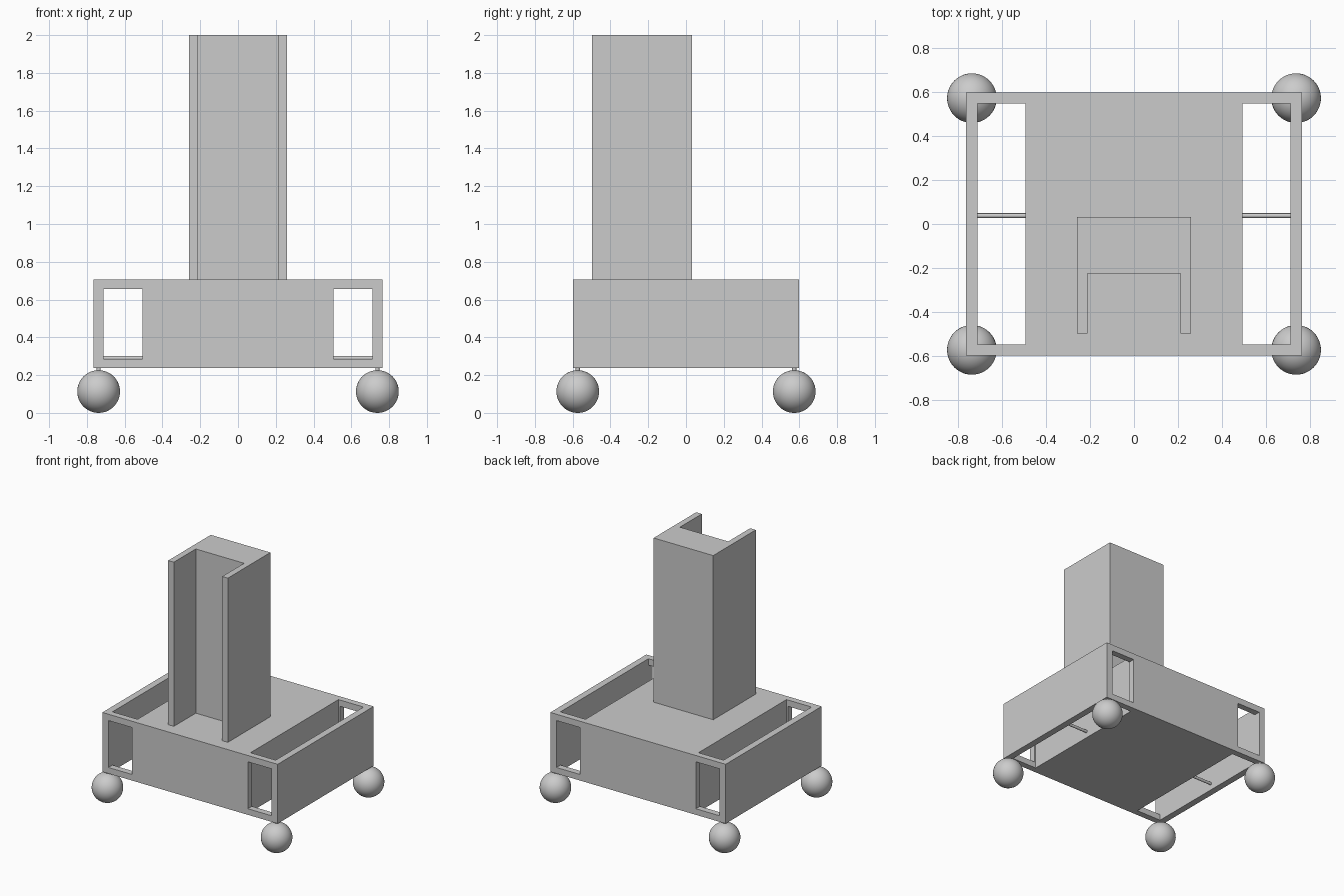
import bpy

cube = bpy.data.objects.get("Cube")
if cube:
    bpy.data.objects.remove(cube, do_unlink=True)

GREY = (0.6, 0.6, 0.6, 1)
grey = bpy.data.materials.new("plain grey")
grey.use_nodes = True
grey.diffuse_color = GREY
grey.node_tree.nodes["Principled BSDF"].inputs["Base Color"].default_value = GREY


def finish(name):
    ob = bpy.context.object
    ob.name = name
    ob.data.materials.append(grey)
    return ob


def box(name, low, high):
    centre = [(a + b) / 2 for a, b in zip(low, high)]
    bpy.ops.mesh.primitive_cube_add(size=1, location=centre)
    ob = finish(name)
    ob.scale = [b - a for a, b in zip(low, high)]
    bpy.ops.object.transform_apply(location=False, rotation=False, scale=True)
    return ob


def rod(name, radius, length, location, rotation=(0, 0, 0)):
    bpy.ops.mesh.primitive_cylinder_add(vertices=24, radius=radius, depth=length,
                                        location=location, rotation=rotation)
    ob = finish(name)
    bpy.ops.object.shade_smooth_by_angle()
    return ob


def cut(target, low, high):
    cutter = box("cutter", low, high)
    mod = target.modifiers.new("cut", 'BOOLEAN')
    mod.operation = 'DIFFERENCE'
    mod.solver = 'EXACT'
    mod.object = cutter
    bpy.context.view_layer.objects.active = target
    bpy.ops.object.modifier_apply(modifier=mod.name)
    bpy.data.objects.remove(cutter, do_unlink=True)


BOTTOM, TOP = 0.237, 0.705

# Base block with an open slot and a front-to-back window on each side
base = box("base", (-0.765, -0.598, BOTTOM), (0.765, 0.598, TOP))
for side in (-1, 1):
    x0, x1 = sorted((side * 0.493, side * 0.712))
    cut(base, (x0, -0.548, 0), (x1, 0.548, 1))
    x0, x1 = sorted((side * 0.505, side * 0.712))
    cut(base, (x0, -1, 0.285), (x1, 1, 0.655))

# Tall column with an open channel in front
column = box("column", (-0.26, -0.498, TOP), (0.26, 0.032, 2))
cut(column, (-0.211, -1, 0.5), (0.211, -0.225, 2.5))

for side, label in ((-1, "right"), (1, "left")):
    # Cross rod inside the side slot
    rod(label + "_cross_rod", 0.011, 0.25, (side * 0.602, 0.038, 0.29), (0, 1.5708, 0))
    # Ball feet on short stems
    for end, place in ((-1, "front"), (1, "back")):
        x, y = side * 0.738, end * 0.573
        rod(f"{place}_{label}_stem", 0.011, 0.06, (x, y, 0.225))
        bpy.ops.mesh.primitive_uv_sphere_add(segments=48, ring_count=24, radius=0.113,
                                             location=(x, y, 0.113))
        finish(f"{place}_{label}_ball_foot")
        bpy.ops.object.shade_smooth()
